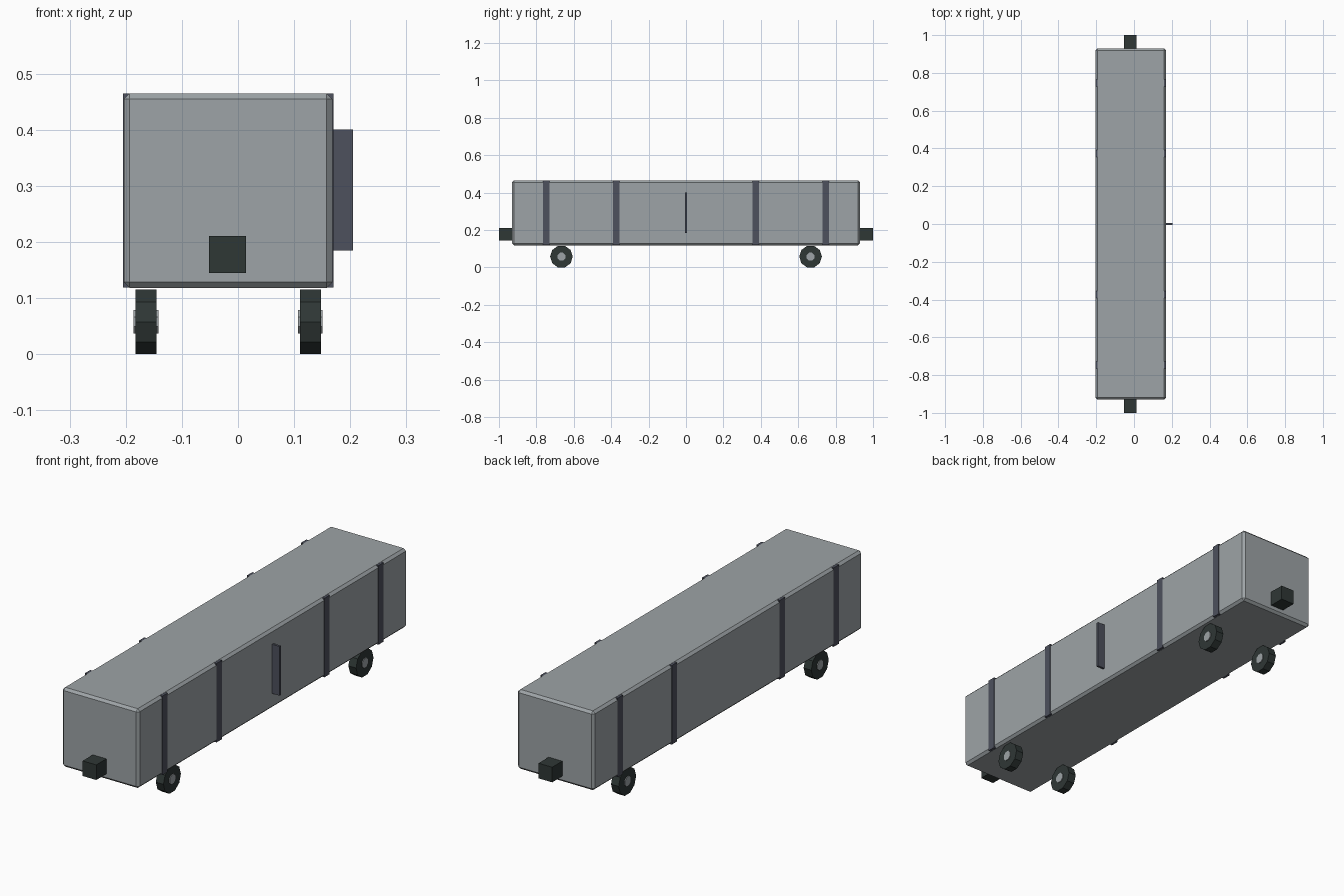
import bpy
import math

default = bpy.data.objects.get("Cube")
if default:
    bpy.data.objects.remove(default, do_unlink=True)


def material(name, rgb):
    m = bpy.data.materials.new(name)
    m.use_nodes = True
    m.diffuse_color = (*rgb, 1)
    m.node_tree.nodes["Principled BSDF"].inputs["Base Color"].default_value = (*rgb, 1)
    return m


GREY = material("light_grey", (0.34, 0.37, 0.385))
SLATE = material("slate", (0.075, 0.082, 0.11))
BLACK = material("dark_rubber", (0.028, 0.038, 0.036))

CX = -0.0175               # centre line of the wagon
BOTTOM, TOP = 0.118, 0.465
WHEEL_Z = 0.0575


def box(name, center, size, mat, bevel=0):
    bpy.ops.mesh.primitive_cube_add(size=1, location=center)
    ob = bpy.context.object
    ob.name = name
    ob.scale = size
    bpy.ops.object.transform_apply(location=False, rotation=False, scale=True)
    ob.data.materials.append(mat)
    if bevel:
        mod = ob.modifiers.new("chamfer", "BEVEL")
        mod.width = bevel
        mod.segments = 1
    return ob


def disc(name, center, radius, width, sides, mat):
    # Cylinder lying along x, with a corner pointing forward and back
    bpy.ops.mesh.primitive_cylinder_add(vertices=sides, radius=radius, depth=width,
                                        location=center,
                                        rotation=(0, math.pi / 2, 0))
    ob = bpy.context.object
    ob.name = name
    # Put a flat facet on the ground
    for v in ob.data.vertices:
        a = math.atan2(v.co.y, v.co.x) + math.pi / sides * (sides % 4 == 0)
        v.co.x, v.co.y = radius * math.cos(a), radius * math.sin(a)
    ob.data.materials.append(mat)
    return ob


# Container body
mid_z, height = (BOTTOM + TOP) / 2, TOP - BOTTOM
box("body", (CX, 0, mid_z), (0.372, 1.86, height), GREY, 0.0105)

# Reinforcing bands around the body
for i, y in enumerate((-0.747, -0.373, 0.373, 0.747)):
    box(f"band_{i + 1}", (CX, y, mid_z), (0.375, 0.036, height - 0.001), SLATE)

# Upright plate on one side
box("side_plate", (0.185, 0, 0.2925), (0.04, 0.01, 0.215), SLATE)

for end, y in (("front", -1), ("back", 1)):
    # Coupler block
    box(f"{end}_coupler", (CX - 0.0015, y * 0.96, 0.178), (0.066, 0.08, 0.066), BLACK)
    # Wheels with hubs
    for side, x in (("right", -1), ("left", 1)):
        pos = (CX + x * 0.1465, y * 0.666, WHEEL_Z)
        disc(f"{end}_{side}_wheel", pos, 0.0605, 0.037, 10, BLACK)
        disc(f"{end}_{side}_hub", pos, 0.0225, 0.044, 8, GREY)
